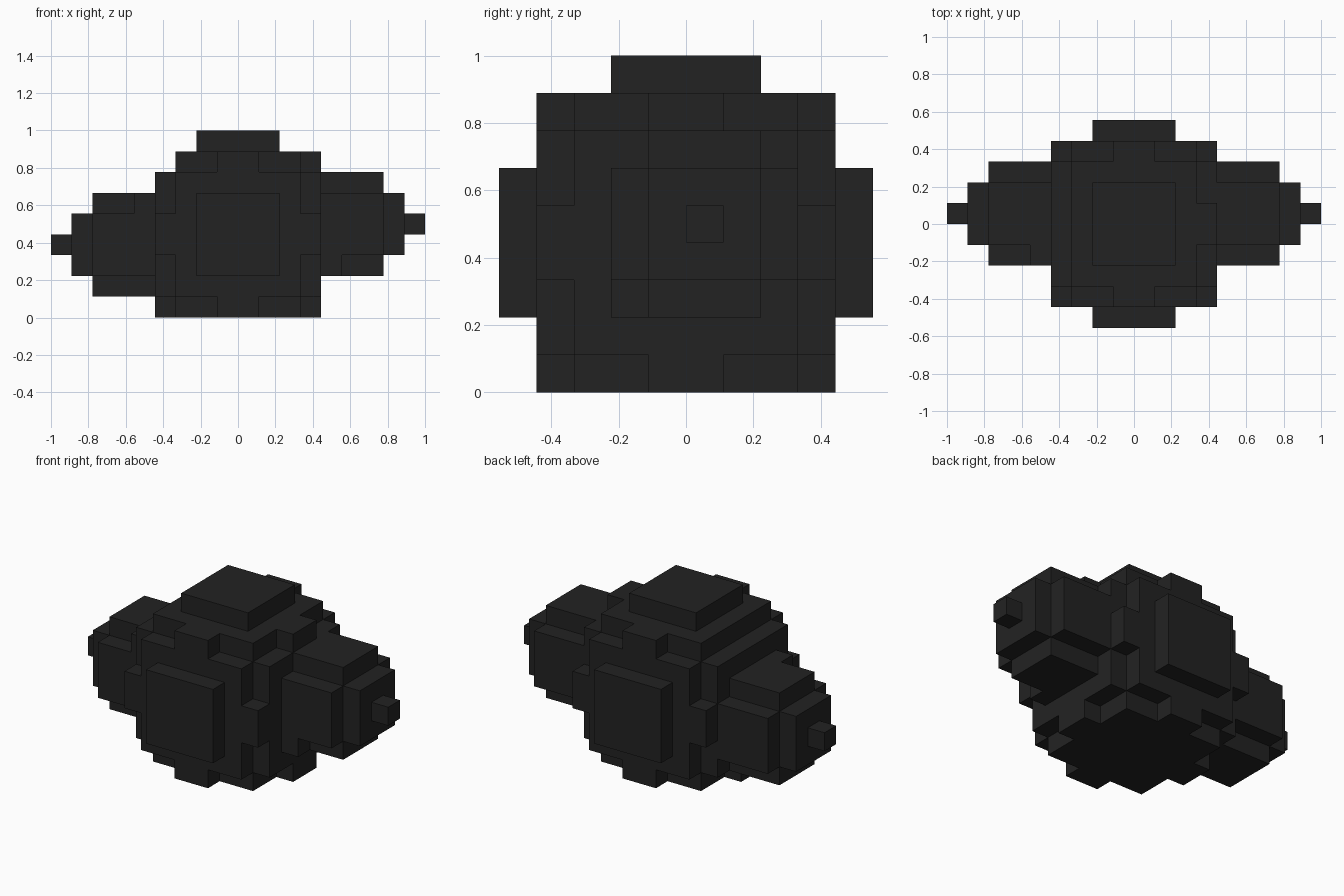
import bpy, bmesh

if "Cube" in bpy.data.objects:
    bpy.data.objects.remove(bpy.data.objects["Cube"])

U = 1 / 9  # size of one block

mat = bpy.data.materials.new("charcoal black")
mat.diffuse_color = (0.0163, 0.0163, 0.0163, 1)
mat.use_nodes = True
mat.node_tree.nodes["Principled BSDF"].inputs["Base Color"].default_value = mat.diffuse_color


def build(name, cells, solid):
    """Skin a set of blocks, leaving out faces hidden inside the solid."""
    bm = bmesh.new()
    for c in cells:
        for axis in range(3):
            for side in (0, 1):
                n = list(c)
                n[axis] += 2 * side - 1
                if tuple(n) in solid:
                    continue
                a, b = (axis + 1) % 3, (axis + 2) % 3
                ring = [(0, 0), (1, 0), (1, 1), (0, 1)]
                verts = []
                for i, j in (ring if side else ring[::-1]):
                    p = list(c)
                    p[axis] += side
                    p[a] += i
                    p[b] += j
                    verts.append(bm.verts.new([v * U for v in p]))
                bm.faces.new(verts)
    bmesh.ops.remove_doubles(bm, verts=bm.verts, dist=0.001)
    bmesh.ops.dissolve_limit(bm, angle_limit=0.01, verts=bm.verts, edges=bm.edges)
    me = bpy.data.meshes.new(name)
    bm.to_mesh(me)
    bm.free()
    me.materials.append(mat)
    ob = bpy.data.objects.new(name, me)
    bpy.context.collection.objects.link(ob)


# Main ball: ten blocks across, flattened where it meets the ground
body = {(x, y, z) for x in range(-5, 5) for y in range(-5, 5) for z in range(9)
        if (x + .5) ** 2 + (y + .5) ** 2 + (z - 3.5) ** 2 < 25}
# the upper left edge bump is missing
body -= {(-4, -1, 7), (-4, 0, 7)}

# Right lobe: rounded column, then a smaller plate, then a single-block tip
right = set()
for x, half in ((3, 2), (4, 2), (5, 2), (6, 2), (7, 1), (8, 0)):
    for dy in range(-half, half + 1):
        for dz in range(-half, half + 1):
            if abs(dy) + abs(dz) < 4:
                right.add((x, dy, 4 + dz))
right.add((4, -2, 2))  # filled corner beside the ball

# Left lobe: the right one turned half round the y axis
left = {(-x - 1, y, 7 - z) for x, y, z in right}

right -= body
left -= body
solid = body | right | left
build("main_ball", body, solid)
build("right_lobe", right, solid)
build("left_lobe", left, solid)
